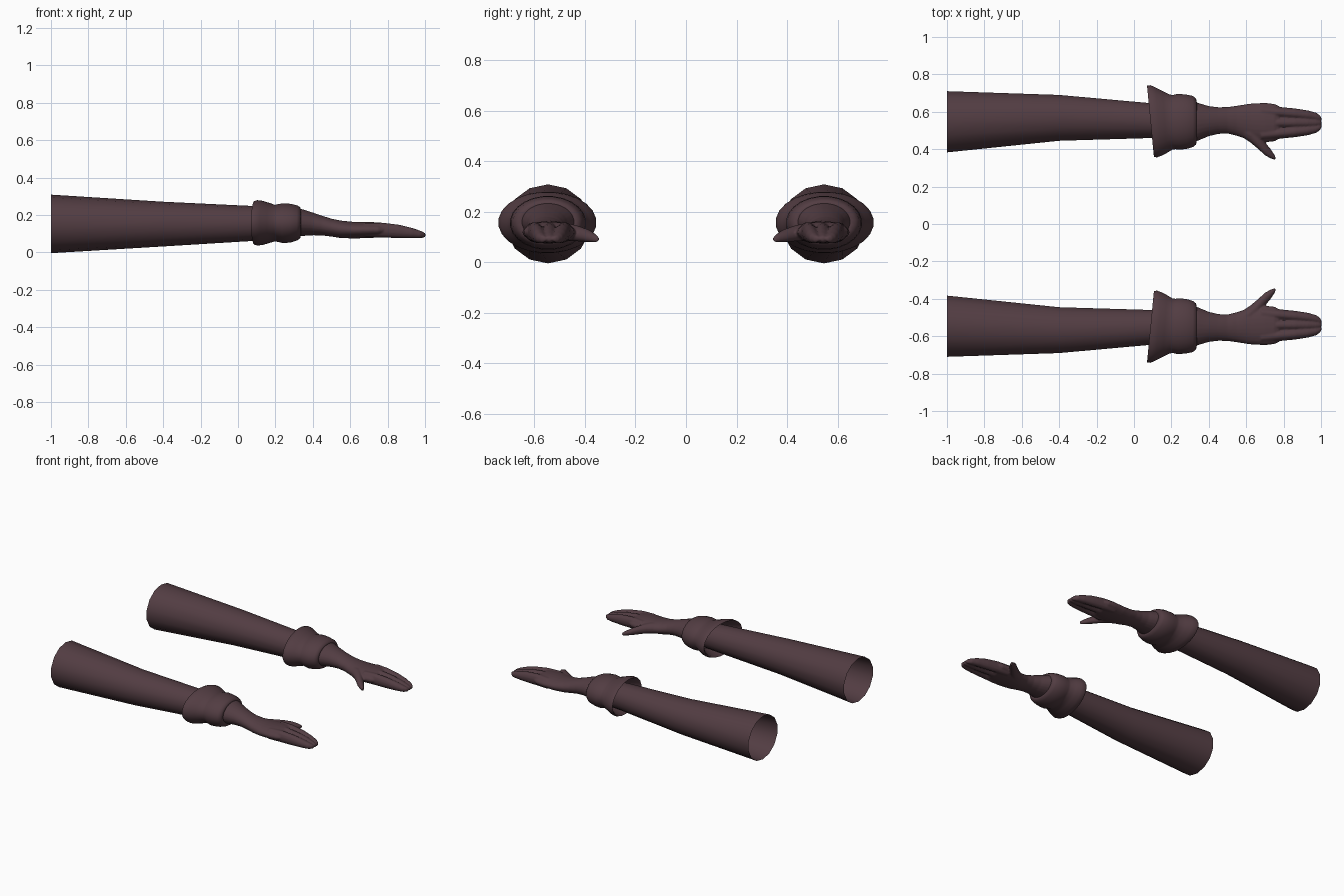
import bpy, bmesh
from math import sin, cos, pi

cube = bpy.data.objects.get("Cube")
if cube:
    bpy.data.objects.remove(cube)

cloth = bpy.data.materials.new("dark mauve")
cloth.use_nodes = True
COLOUR = (0.085, 0.046, 0.055, 1)
cloth.diffuse_color = COLOUR
cloth.node_tree.nodes["Principled BSDF"].inputs["Base Color"].default_value = COLOUR


def loft(bm, stations, sides, caps=False, lean=0.0):
    """Skin ellipses given as (x, y low, y high, z low, z high)."""
    rings = []
    fit = 1 / cos(pi / sides)
    first, last = stations[0][0], stations[-1][0]
    for x, y0, y1, z0, z1 in stations:
        ring = []
        for i in range(sides):
            a = 2 * pi * (i + 0.5) / sides
            dy = cos(a) * fit * (y1 - y0) / 2
            dz = sin(a) * fit * (z1 - z0) / 2
            shift = lean * dy * max(0, 0.33 - x)
            ring.append(bm.verts.new((x - shift, (y0 + y1) / 2 + dy, (z0 + z1) / 2 + dz)))
        rings.append(ring)
    for a, b in zip(rings, rings[1:]):
        for i in range(sides):
            j = (i + 1) % sides
            bm.faces.new((a[i], a[j], b[j], b[i]))
    if caps:
        bm.faces.new(rings[0])
        bm.faces.new(rings[-1])


def finish(name, bm, angle, blend=False):
    """Turn the mesh into a smooth object mirrored to the other arm."""
    bmesh.ops.recalc_face_normals(bm, faces=bm.faces)
    mesh = bpy.data.meshes.new(name)
    bm.to_mesh(mesh)
    bm.free()
    mesh.materials.append(cloth)
    ob = bpy.data.objects.new(name, mesh)
    bpy.context.collection.objects.link(ob)
    bpy.ops.object.select_all(action='DESELECT')
    ob.select_set(True)
    bpy.context.view_layer.objects.active = ob
    bpy.ops.object.shade_smooth_by_angle(angle=angle)
    if blend:
        remesh = ob.modifiers.new("blend", 'REMESH')
        remesh.mode = 'VOXEL'
        remesh.voxel_size = 0.005
        remesh.use_smooth_shade = True
        soften = ob.modifiers.new("soften", 'SMOOTH')
        soften.iterations = 5
    mirror = ob.modifiers.new("other arm", 'MIRROR')
    mirror.use_axis = (False, True, False)
    mirror.use_mirror_merge = False


# Open tapering sleeve
bm = bmesh.new()
loft(bm, [(-1, .383, .71, 0, .305), (-.4, .445, .69, .035, .268),
          (.1, .46, .645, .065, .245), (.2, .465, .64, .07, .24)], 14)
finish("sleeves", bm, 1.0)

# Flared cuff with a hollow mouth, a crease and a second puff
bm = bmesh.new()
loft(bm, [(.2, .45, .65, .065, .245), (.14, .40, .70, .055, .26),
          (.095, .37, .73, .05, .268), (.088, .36, .74, .042, .274),
          (.105, .356, .742, .037, .279), (.13, .364, .73, .04, .276),
          (.165, .38, .71, .05, .265), (.198, .398, .692, .06, .254),
          (.215, .4, .69, .056, .258), (.24, .397, .696, .05, .262),
          (.28, .402, .692, .053, .26), (.315, .412, .685, .064, .252),
          (.332, .425, .67, .075, .243), (.336, .445, .65, .09, .23),
          (.325, .465, .63, .1, .215)], 24, lean=0.4)
finish("cuffs", bm, 1.4)

# Forearm, palm, fingers and thumb blended into one hand
bm = bmesh.new()
loft(bm, [(.29, .43, .66, .082, .242), (.34, .445, .648, .088, .232),
          (.4, .47, .63, .092, .213), (.45, .482, .624, .091, .196),
          (.5, .484, .625, .085, .18), (.55, .472, .632, .077, .17),
          (.62, .448, .643, .075, .163), (.7, .438, .647, .077, .163),
          (.75, .442, .642, .08, .16), (.775, .455, .63, .09, .15)], 24, True)
for y in (.477, .541, .605):
    bend = (.541 - y) * .12
    loft(bm, [(x, y + bend * k - w, y + bend * k + w, low, high)
              for k, (x, w, low, high) in enumerate([
                  (.68, .029, .082, .158), (.77, .029, .08, .159),
                  (.86, .028, .077, .148), (.93, .025, .076, .131),
                  (.975, .02, .076, .116), (.995, .013, .08, .107),
                  (1.003, .005, .086, .1)])], 12, True)
loft(bm, [(.57, .47, .56, .085, .157), (.62, .438, .54, .085, .157),
          (.66, .405, .49, .085, .148), (.7, .368, .438, .082, .133),
          (.73, .351, .401, .08, .118), (.75, .344, .372, .08, .106),
          (.756, .344, .358, .082, .1)], 12, True)
finish("hands", bm, 3.1, blend=True)
